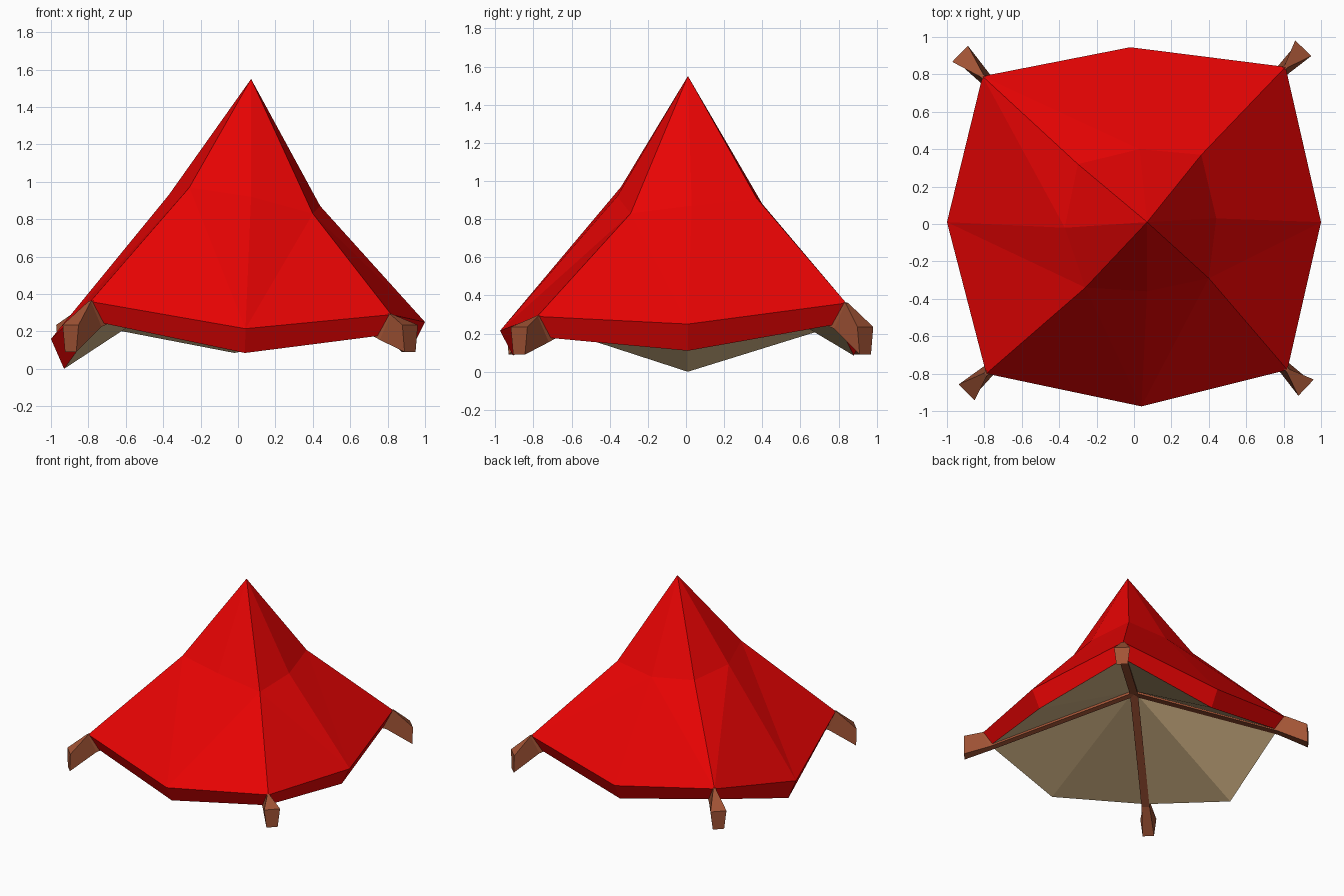
import bpy
import bmesh
from mathutils import Vector

default = bpy.data.objects.get("Cube")
if default:
    bpy.data.objects.remove(default, do_unlink=True)


def material(name, rgb):
    mat = bpy.data.materials.new(name)
    mat.use_nodes = True
    mat.diffuse_color = (*rgb, 1)
    mat.node_tree.nodes["Principled BSDF"].inputs["Base Color"].default_value = (*rgb, 1)
    return mat


RED = material("red cloth", (0.8, 0.001, 0.001))
TAN = material("tan lining", (0.68, 0.48, 0.25))
WOOD = material("brown wood", (0.36, 0.088, 0.036))


def add_object(name, bm, mat):
    mesh = bpy.data.meshes.new(name)
    bm.to_mesh(mesh)
    bm.free()
    mesh.materials.append(mat)
    obj = bpy.data.objects.new(name, mesh)
    bpy.context.collection.objects.link(obj)
    return obj


# Eight-sided rings, counter-clockwise from the front right corner
peak = (0.07, 0.01, 1.55)
ceiling_peak = (0, 0, 0.61)
bend = [(-0.26, -0.34, 0.97), (0.07, -0.36, 0.92), (0.4, -0.29, 0.83), (0.44, 0.03, 0.87),
        (0.36, 0.37, 0.91), (0.03, 0.4, 0.88), (-0.3, 0.32, 0.91), (-0.37, -0.02, 0.93)]
eave = [(-0.79, -0.8, 0.36), (0.04, -0.975, 0.215), (0.82, -0.78, 0.29), (1, 0.01, 0.25),
        (0.81, 0.84, 0.36), (-0.02, 0.945, 0.215), (-0.81, 0.79, 0.34), (-1, 0.01, 0.16)]
drops = [0.11, 0.13, 0.11, 0.14, 0.11, 0.13, 0.11, 0.16]
hem = [((0.95 - 0.02 * (i % 2)) * x, (0.95 - 0.02 * (i % 2)) * y, z - drop)
       for i, ((x, y, z), drop) in enumerate(zip(eave, drops))]

# Roof: steep upper cone, flared lower ring and turned-in skirt
bm = bmesh.new()
top = bm.verts.new(peak)
rings = [[bm.verts.new(p) for p in ring] for ring in (bend, eave, hem)]
for i in range(8):
    j = (i + 1) % 8
    b, e, h = rings
    bm.faces.new((b[i], b[j], top))
    bm.faces.new((h[i], h[j], e[j], e[i]))
    # Fold each lower panel from the eave corner around the back, else from the bend corner
    if (i % 2 == 0) == (i in (4, 5, 6)):
        bm.faces.new((e[i], e[j], b[j]))
        bm.faces.new((e[i], b[j], b[i]))
    else:
        bm.faces.new((e[i], e[j], b[i]))
        bm.faces.new((e[j], b[j], b[i]))
add_object("roof_cover", bm, RED)

# Lining: shallow cone under the roof
bm = bmesh.new()
top = bm.verts.new(ceiling_peak)
ring = [bm.verts.new(p) for p in hem]
for i in range(8):
    bm.faces.new((ring[(i + 1) % 8], ring[i], top))
add_object("roof_lining", bm, TAN)


# Rafters: narrow beams under the lining with flared ends outside the corners
def rafter(name, corner, low, tip):
    out = Vector((tip[0], tip[1], 0)).normalized()
    side = Vector((-out.y, out.x, 0))
    upper, lower, end = Vector(corner), Vector(low), Vector((*tip, 0))
    up = Vector((0, 0, 1))
    # Each section: top point, bottom point, top width, bottom width
    sections = [
        (up * 0.63, up * 0.58, 0.06, 0.06),
        (upper + out * 0.005, lower - up * 0.025, 0.02, 0.06),
        (end + up * 0.235, end + up * 0.09, 0.12, 0.085),
    ]
    bm = bmesh.new()
    loops = []
    for a, b, wa, wb in sections:
        points = (a - side * wa / 2, a + side * wa / 2, b + side * wb / 2, b - side * wb / 2)
        loops.append([bm.verts.new(p) for p in points])
    for first, second in zip(loops, loops[1:]):
        for k in range(4):
            n = (k + 1) % 4
            bm.faces.new((first[k], first[n], second[n], second[k]))
    bm.faces.new(loops[0])
    bm.faces.new(loops[-1])
    bmesh.ops.recalc_face_normals(bm, faces=bm.faces)
    add_object(name, bm, WOOD)


tips = {"front_right": (-0.895, -0.9), "front_left": (0.92, -0.875),
        "back_left": (0.905, 0.94), "back_right": (-0.93, 0.91)}
for i, (name, tip) in enumerate(tips.items()):
    rafter(name + "_rafter", eave[2 * i], hem[2 * i], tip)
